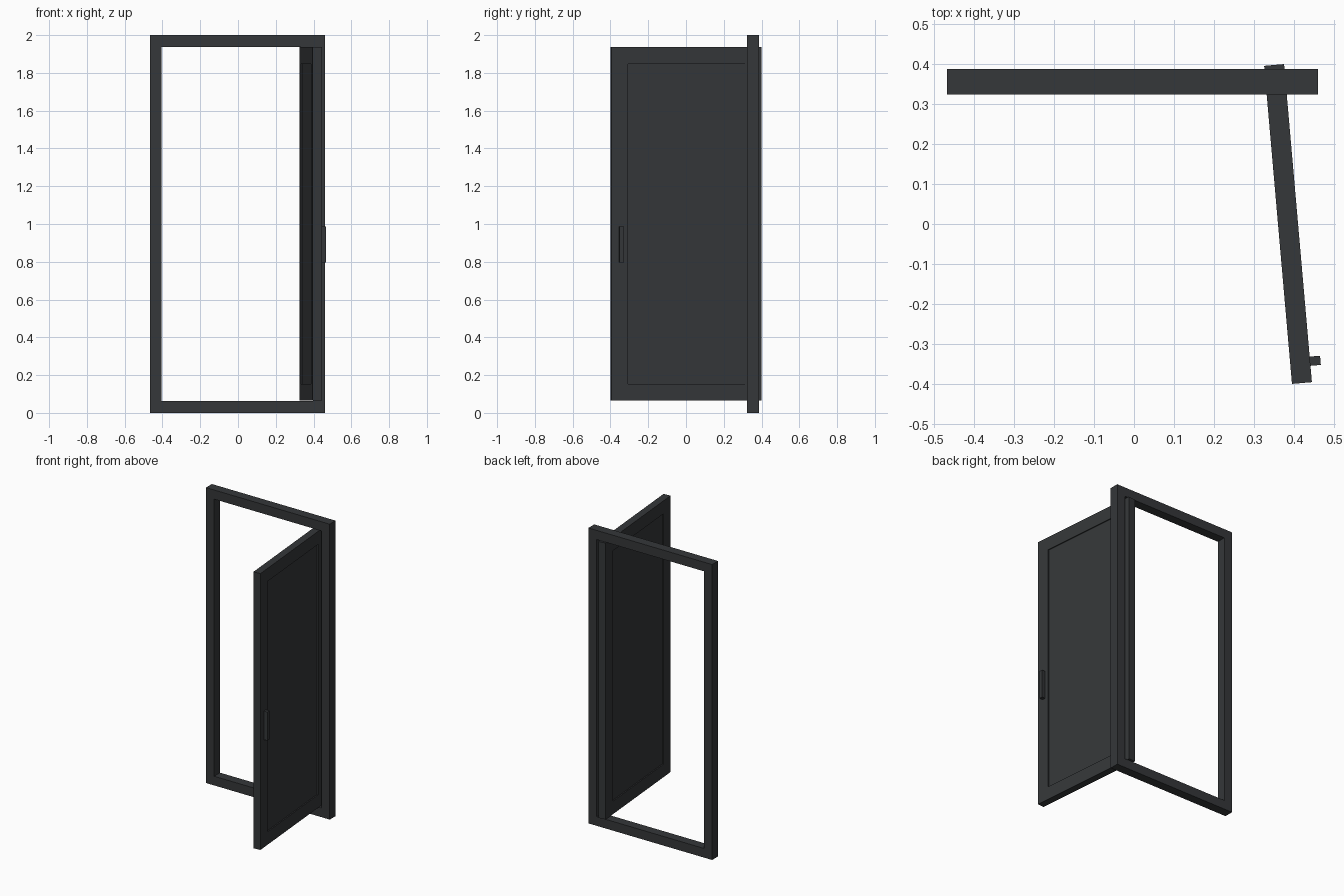
import bpy
from math import radians

if "Cube" in bpy.data.objects:
    bpy.data.objects.remove(bpy.data.objects["Cube"])

mat = bpy.data.materials.new("dark_grey")
mat.diffuse_color = (0.035, 0.038, 0.041, 1)
mat.use_nodes = True
mat.node_tree.nodes["Principled BSDF"].inputs["Base Color"].default_value = mat.diffuse_color


def box(name, x, y, z, parent=None):
    """Box from (min, max) ranges on each axis."""
    r = (x, y, z)
    bpy.ops.mesh.primitive_cube_add(size=1)
    o = bpy.context.object
    o.name = name
    for v in o.data.vertices:
        v.co = [(a + b) / 2 + c * (b - a) for (a, b), c in zip(r, v.co)]
    o.data.materials.append(mat)
    o.parent = parent
    return o


# Fixed frame: two full-height posts with rails between them
L, R, W, H = -0.467, 0.46, 0.062, 2.0
depth = (0.324, 0.387)
box("frame_post_left", (L, L + W), depth, (0, H))
box("frame_post_right", (R - W, R), depth, (0, H))
box("frame_sill", (L + W, R - W), depth, (0, W))
box("frame_head", (L + W, R - W), depth, (H - W, H))

# Door leaf, swung open: everything hangs off the recessed panel
half, t, s = 0.399, 0.025, 0.088
z0, z1 = 0.065, 1.936
panel = box("door_panel", (-t + 0.008, t - 0.008), (-half + s, half - s), (z0 + s, z1 - s))
panel.location = (0.385, 0.0, 0)
panel.rotation_euler.z = radians(5)
box("door_stile_front", (-t, t), (-half, -half + s), (z0, z1), panel)
box("door_stile_hinge", (-t, t), (half - s, half), (z0, z1), panel)
box("door_rail_bottom", (-t, t), (-half + s, half - s), (z0, z0 + s), panel)
box("door_rail_top", (-t, t), (-half + s, half - s), (z1 - s, z1), panel)

# Pull handle on the outer face
box("door_handle", (t, 0.051), (-0.358, -0.335), (0.795, 0.988), panel)
